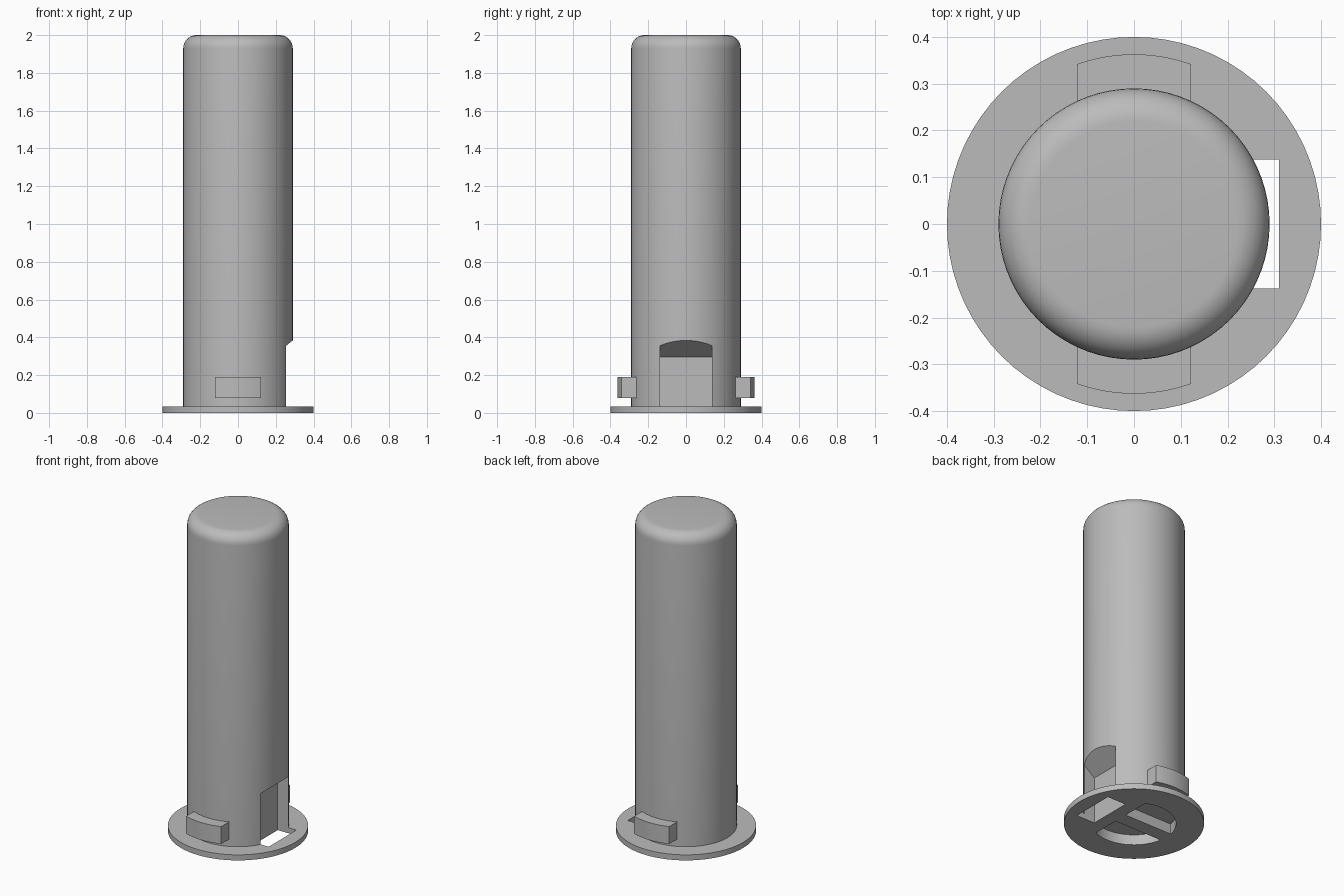
import bpy, bmesh
from math import sin, cos, pi, asin, acos, radians
from mathutils import Vector, Matrix

if "Cube" in bpy.data.objects:
    bpy.data.objects.remove(bpy.data.objects["Cube"])

grey = bpy.data.materials.new("plain grey")
grey.use_nodes = True
grey.diffuse_color = (0.5, 0.5, 0.5, 1)
grey.node_tree.nodes["Principled BSDF"].inputs["Base Color"].default_value = (0.5, 0.5, 0.5, 1)

R = 0.29           # tube radius
FLANGE = 0.035     # flange thickness
FILLET = 0.07      # rounding of the closed end


def add_object(name, bm):
    bmesh.ops.recalc_face_normals(bm, faces=bm.faces)
    mesh = bpy.data.meshes.new(name)
    bm.to_mesh(mesh)
    bm.free()
    mesh.materials.append(grey)
    obj = bpy.data.objects.new(name, mesh)
    bpy.context.collection.objects.link(obj)
    return obj


def prism(name, points, offset):
    """Closed outline of 3D points, extruded by an offset."""
    bm = bmesh.new()
    face = bm.faces.new([bm.verts.new(p) for p in points])
    extruded = bmesh.ops.extrude_face_region(bm, geom=[face])["geom"]
    verts = [v for v in extruded if isinstance(v, bmesh.types.BMVert)]
    bmesh.ops.translate(bm, verts=verts, vec=Vector(offset))
    return add_object(name, bm)


def arc(radius, start, end, z, steps=24):
    angles = [start + (end - start) * i / steps for i in range(steps + 1)]
    return [(radius * cos(a), radius * sin(a), z) for a in angles]


def shade(obj):
    bpy.ops.object.select_all(action="DESELECT")
    obj.select_set(True)
    bpy.context.view_layer.objects.active = obj
    bpy.ops.object.shade_smooth_by_angle(angle=radians(30))


def cut(obj, cutter):
    mod = obj.modifiers.new("cut", "BOOLEAN")
    mod.operation = "DIFFERENCE"
    mod.solver = "EXACT"
    mod.object = cutter
    bpy.context.view_layer.objects.active = obj
    bpy.ops.object.modifier_apply(modifier=mod.name)
    bpy.data.objects.remove(cutter)


# Tube with flange and rounded closed end, turned from one profile
profile = [(0, 0), (0.4, 0), (0.4, FLANGE), (R, FLANGE)]
profile += [(R - FILLET + FILLET * cos(a), 2 - FILLET + FILLET * sin(a))
            for a in [i * pi / 16 for i in range(9)]]
profile.append((0, 2))
bm = bmesh.new()
verts = [bm.verts.new((x, 0, z)) for x, z in profile]
edges = [bm.edges.new(pair) for pair in zip(verts, verts[1:])]
bmesh.ops.spin(bm, geom=verts + edges, cent=(0, 0, 0), axis=(0, 0, 1),
               angle=2 * pi, steps=72)
bmesh.ops.remove_doubles(bm, verts=bm.verts, dist=1e-5)
bmesh.ops.dissolve_limit(bm, angle_limit=0.001, verts=bm.verts, edges=bm.edges)
tube = add_object("flanged_tube", bm)

# Side notch with a sloping top, open through the flange
notch = [(0.18, -0.1), (0.31, -0.1), (0.31, 0.4), (0.18, 0.295)]
cut(tube, prism("notch_cutter", [(x, -0.138, z) for x, z in notch], (0, 0.276, 0)))

# Two pockets in the underside, separated by a bar
pocket_r, bar, stop = 0.24, 0.045, 0.1
for side in (1, -1):
    outline = arc(pocket_r, acos(stop / pocket_r), pi - asin(bar / pocket_r), -0.05)
    outline.append((stop, bar, -0.05))
    outline = [(x, y * side, z) for x, y, z in outline]
    cut(tube, prism("pocket_cutter", outline, (0, 0, 0.115)))
shade(tube)

# Curved locking tabs at the front and back
tab_r, half = 0.363, 0.122
for name, side in (("front_tab", -1), ("back_tab", 1)):
    spread = asin(half / tab_r)
    outline = arc(tab_r, pi / 2 - spread, pi / 2 + spread, 0.08, 12)
    outline += [(-half, 0.25, 0.08), (half, 0.25, 0.08)]
    tab = prism(name, [(x, y * side, z) for x, y, z in outline], (0, 0, 0.11))
    shade(tab)
